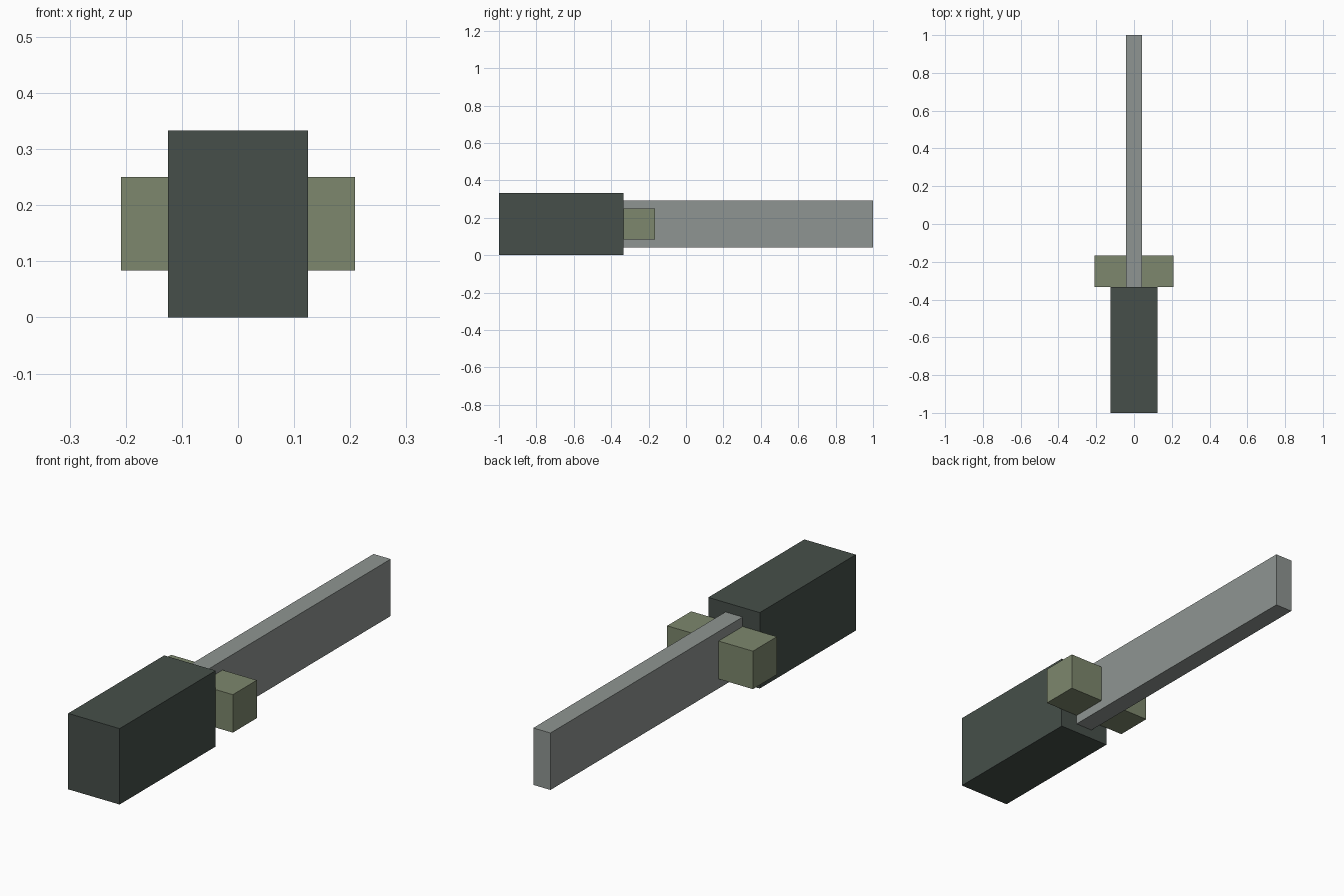
import bpy
from mathutils import Vector

cube = bpy.data.objects.get("Cube")
if cube:
    bpy.data.objects.remove(cube, do_unlink=True)


def material(name, rgb):
    mat = bpy.data.materials.new(name)
    mat.use_nodes = True
    color = (*rgb, 1.0)
    mat.diffuse_color = color
    mat.node_tree.nodes["Principled BSDF"].inputs["Base Color"].default_value = color
    return mat


def box(name, low, high, mat):
    """Axis-aligned block between two opposite corners."""
    low, high = Vector(low), Vector(high)
    bpy.ops.mesh.primitive_cube_add(size=1, location=(low + high) / 2)
    obj = bpy.context.object
    obj.name = name
    obj.scale = high - low
    bpy.ops.object.transform_apply(location=False, rotation=False, scale=True)
    obj.data.materials.append(mat)
    return obj


dark_green = material("dark_green_grey", (0.061, 0.078, 0.067))
olive = material("olive", (0.205, 0.242, 0.153))
steel = material("steel_grey", (0.275, 0.301, 0.287))

# All parts fall on a grid of 1/24 unit
u = 1 / 24

# Thick handle at the front
box("handle", (-3 * u, -1, 0), (3 * u, -8 * u, 8 * u), dark_green)

# Cross guard against the end of the handle
box("guard", (-5 * u, -8 * u, 2 * u), (5 * u, -4 * u, 6 * u), olive)

# Long flat blade running through the guard
box("blade", (-u, -8 * u, u), (u, 1, 7 * u), steel)
